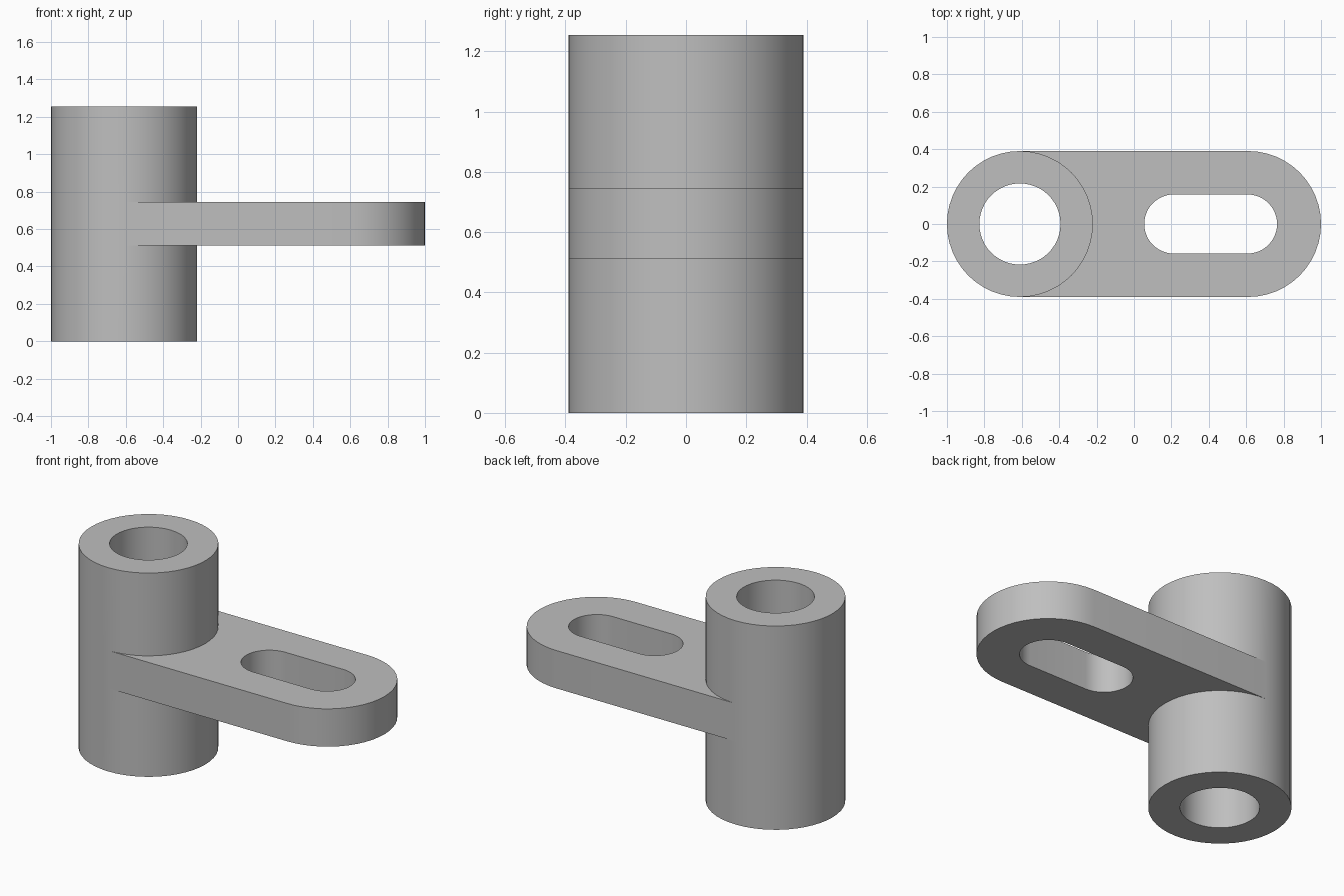
import bpy
import bmesh
from math import sin, cos, pi, radians

cube = bpy.data.objects.get("Cube")
if cube:
    bpy.data.objects.remove(cube, do_unlink=True)

HEIGHT, PLATE_LOW, PLATE_HIGH = 1.255, 0.512, 0.745
RADIUS, BORE, SLOT = 0.39, 0.217, 0.158
TUBE_X, END_X = -0.61, 0.61
SLOT_X1, SLOT_X2 = 0.213, 0.607
HALF = 24  # segments per half circle

metal = bpy.data.materials.new("light grey metal")
metal.use_nodes = True
grey = (0.52, 0.52, 0.52, 1)
metal.diffuse_color = grey
metal.node_tree.nodes["Principled BSDF"].inputs["Base Color"].default_value = grey

bm = bmesh.new()


def arc(x, r, start):
    """Half circle of points, counter-clockwise from the start angle."""
    return [(x + r * cos(start + pi * i / HALF), r * sin(start + pi * i / HALF))
            for i in range(HALF + 1)]


def circle(x, r):
    return arc(x, r, -pi / 2)[:-1] + arc(x, r, pi / 2)[:-1]


def ring(points, z):
    return [bm.verts.new((x, y, z)) for x, y in points]


def wall(low, high, closed=True):
    """Quads between two matching rows of vertices."""
    for i in range(len(low) if closed else len(low) - 1):
        j = (i + 1) % len(low)
        bm.faces.new((low[i], low[j], high[j], high[i]))


def fill(*loops):
    """Flat face bounded by an outline and a hole."""
    edges = []
    for loop in loops:
        for a, b in zip(loop, loop[1:] + loop[:1]):
            edges.append(bm.edges.get((a, b)) or bm.edges.new((a, b)))
    bmesh.ops.triangle_fill(bm, use_beauty=True, use_dissolve=False, edges=edges)


# Tube: outer wall in three bands, open where the plate joins it
levels = [ring(circle(TUBE_X, RADIUS), z) for z in (0, PLATE_LOW, PLATE_HIGH, HEIGHT)]
wall(levels[0], levels[1])
wall(levels[2], levels[3])
wall(levels[1][HALF:] + levels[1][:1], levels[2][HALF:] + levels[2][:1], closed=False)

# Bore and the annular end faces
bore = [ring(circle(TUBE_X, BORE), z) for z in (0, HEIGHT)]
wall(*bore)
wall(levels[0], bore[0])
wall(levels[3], bore[1])

# Plate: tangent sides, round end and slot
slot_outline = arc(SLOT_X2, SLOT, -pi / 2) + arc(SLOT_X1, SLOT, pi / 2)
slots, ends = [], []
for z, level in ((PLATE_LOW, levels[1]), (PLATE_HIGH, levels[2])):
    joint = level[:HALF + 1]
    end = ring(arc(END_X, RADIUS, -pi / 2), z)
    slot = ring(slot_outline, z)
    fill(end + joint[::-1], slot)
    ends.append([joint[0]] + end + [joint[-1]])
    slots.append(slot)
wall(*ends, closed=False)
wall(*slots)

bmesh.ops.recalc_face_normals(bm, faces=bm.faces[:])
mesh = bpy.data.meshes.new("slotted_arm_bracket")
bm.to_mesh(mesh)
bm.free()
mesh.materials.append(metal)
bracket = bpy.data.objects.new("slotted_arm_bracket", mesh)
bpy.context.collection.objects.link(bracket)

# Smooth curved walls with crisp rims
bpy.ops.object.select_all(action="DESELECT")
bracket.select_set(True)
bpy.context.view_layer.objects.active = bracket
bpy.ops.object.shade_smooth_by_angle(angle=radians(30))
